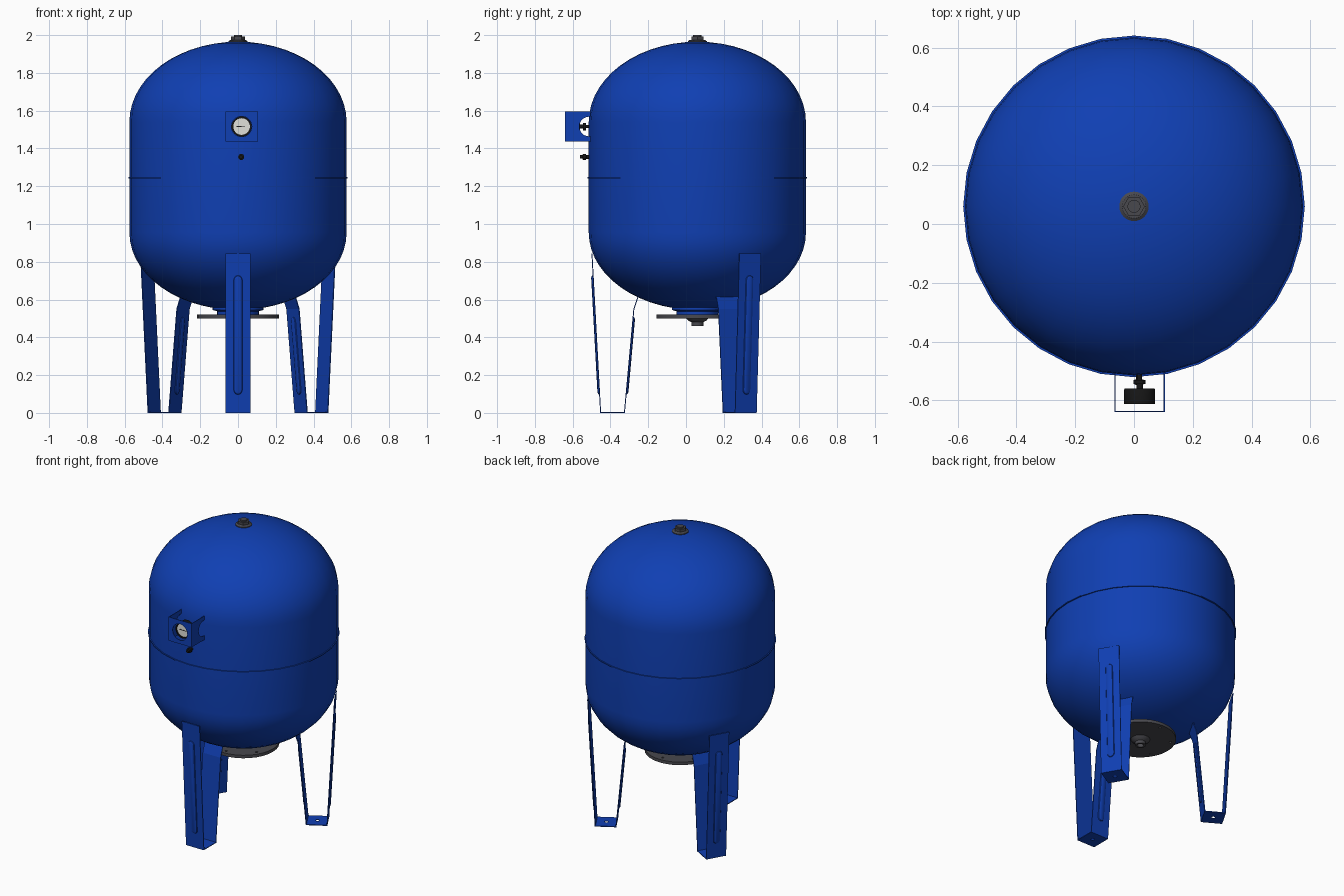
import bpy, bmesh
from math import sin, cos, pi, radians, sqrt
from mathutils import Matrix, Vector

if "Cube" in bpy.data.objects:
    bpy.data.objects.remove(bpy.data.objects["Cube"])

CY = 0.06                                   # tank axis sits at y = CY
AXIS = Matrix.Translation((0, CY, 0))
FRONT = Matrix.Rotation(radians(90), 4, 'X')  # local z -> -y, local y -> +z


def mat(name, rgb):
    m = bpy.data.materials.new(name)
    m.diffuse_color = (*rgb, 1)
    m.use_nodes = True
    m.node_tree.nodes["Principled BSDF"].inputs["Base Color"].default_value = m.diffuse_color
    return m


BLUE = mat("blue_paint", (0.005, 0.05, 0.45))
STEEL = mat("dark_steel", (0.065, 0.065, 0.075))
BLACK = mat("black_plastic", (0.008, 0.008, 0.008))
WHITE = mat("dial_white", (0.75, 0.75, 0.7))


def add(name, mesh, material, smooth=True):
    ob = bpy.data.objects.new(name, mesh)
    bpy.context.collection.objects.link(ob)
    mesh.materials.clear()
    mesh.materials.append(material)
    if smooth:
        bpy.ops.object.select_all(action='DESELECT')
        ob.select_set(True)
        bpy.context.view_layer.objects.active = ob
        bpy.ops.object.shade_smooth_by_angle(angle=radians(35))
    return ob


def finish(name, bm, matrix, material, smooth=True):
    bmesh.ops.remove_doubles(bm, verts=bm.verts, dist=1e-5)
    bmesh.ops.recalc_face_normals(bm, faces=bm.faces)
    bm.transform(matrix)
    me = bpy.data.meshes.new(name)
    bm.to_mesh(me)
    bm.free()
    return add(name, me, material, smooth)


def lathe(name, profile, material, matrix=AXIS, segs=32, closed=False):
    """Revolve (radius, z) points about local z."""
    bm = bmesh.new()
    rings = [[bm.verts.new((r * cos(2 * pi * i / segs), r * sin(2 * pi * i / segs), z))
              for i in range(segs)] for r, z in profile]
    pairs = list(zip(rings, rings[1:])) + ([(rings[-1], rings[0])] if closed else [])
    for a, b in pairs:
        for i in range(segs):
            j = (i + 1) % segs
            bm.faces.new((a[i], a[j], b[j], b[i]))
    bmesh.ops.dissolve_degenerate(bm, edges=bm.edges, dist=1e-6)
    return finish(name, bm, matrix, material)


def circle(r, cx=0, cy=0, n=32):
    return [(cx + r * cos(2 * pi * i / n), cy + r * sin(2 * pi * i / n)) for i in range(n)]


def plate(name, loops, thick, matrix, material):
    """Flat sheet in local xy; the first loop is the outline, the rest are holes."""
    cu = bpy.data.curves.new(name, 'CURVE')
    cu.dimensions, cu.fill_mode, cu.extrude = '2D', 'BOTH', thick / 2
    for loop in loops:
        sp = cu.splines.new('POLY')
        sp.points.add(len(loop) - 1)
        for p, (x, y) in zip(sp.points, loop):
            p.co = (x, y, 0, 1)
        sp.use_cyclic_u = True
    tmp = bpy.data.objects.new(name + "_tmp", cu)
    bpy.context.collection.objects.link(tmp)
    dg = bpy.context.evaluated_depsgraph_get()
    src = bpy.data.meshes.new_from_object(tmp.evaluated_get(dg))
    bpy.data.objects.remove(tmp)
    bm = bmesh.new()
    bm.from_mesh(src)
    return finish(name, bm, matrix, material)


# tank shell: straight wall with elliptical domes
R, N = 0.575, 14
shell = [(R * sin(pi / 2 * i / N), 1.54 + 0.425 * cos(pi / 2 * i / N)) for i in range(N + 1)]
shell += [(R * cos(pi / 2 * i / N), 0.955 - 0.41 * sin(pi / 2 * i / N)) for i in range(N + 1)]
lathe("tank_shell", shell, BLUE)
lathe("weld_seam", [(0.57, 1.249), (0.581, 1.248), (0.581, 1.242), (0.57, 1.241)], BLUE, closed=True)

# top fitting
lathe("top_collar", [(0, 1.95), (0.05, 1.95), (0.05, 1.968), (0.04, 1.975), (0, 1.975)], STEEL)
lathe("top_hex_nut", [(0, 1.97), (0.037, 1.97), (0.037, 1.992), (0, 1.992)], STEEL, segs=6)
lathe("top_plug", [(0, 1.98), (0.022, 1.98), (0.022, 2.0), (0, 2.0)], STEEL)

# bottom neck, flange and water connection
lathe("bottom_neck", [(0.09, 0.58), (0.135, 0.58), (0.135, 0.545), (0.11, 0.538), (0.11, 0.518), (0, 0.518)], BLUE)
holes = [circle(0.008, 0.185 * cos(a), 0.185 * sin(a), 12) for a in [pi / 6 + k * pi / 3 for k in range(6)]]
plate("bottom_flange", [circle(0.216)] + holes, 0.02, AXIS @ Matrix.Translation((0, 0, 0.511)), STEEL)
lathe("water_connection", [(0, 0.503), (0.06, 0.503), (0.05, 0.49), (0.032, 0.48), (0.032, 0.46),
                           (0.02, 0.46), (0.02, 0.5), (0, 0.5)], STEEL)

# legs: folded strips with stamped ribs, described as (radius, z) with local x = radius
HALF, T = 0.066, 0.005


def strip(name, pts, matrix):
    bm = bmesh.new()
    rows = [[bm.verts.new((r, s * HALF, z)) for s in (-1, 1)] for r, z in pts]
    for a, b in zip(rows, rows[1:]):
        bm.faces.new((a[0], a[1], b[1], b[0]))
    ob = finish(name, bm, matrix, BLUE, smooth=False)
    mod = ob.modifiers.new("sheet", 'SOLIDIFY')
    mod.thickness, mod.offset = T, 0


def rib(name, a, b, side, matrix):
    """Rounded bead from a to b on a leg strip, bulging toward side."""
    a, b = Vector((a[0], 0, a[1])), Vector((b[0], 0, b[1]))
    up = (b - a).normalized()
    across = Vector((0, 1, 0))
    out = across.cross(up).normalized()
    if out.x * side < 0:
        out = -out
    bm = bmesh.new()
    rings = []
    for w, h in ((0.024, 0), (0.02, 0.007), (0.011, 0.011)):
        ring = []
        for end, start in ((b, 0), (a, pi)):
            for i in range(9):
                t = start + pi * i / 8
                ring.append(bm.verts.new(end + across * w * cos(t) + up * w * sin(t) + out * h))
        rings.append(ring)
    for p, q in zip(rings, rings[1:]):
        for i in range(18):
            j = (i + 1) % 18
            bm.faces.new((p[i], p[j], q[j], q[i]))
    bm.faces.new(rings[-1])
    finish(name, bm, matrix, BLUE)


for label, deg in (("front", -90), ("right", 30), ("left", 150)):
    m = AXIS @ Matrix.Rotation(radians(deg), 4, 'Z')
    strip(f"{label}_leg_outer", [(0.558, 0.845), (0.512, 0)], m)
    strip(f"{label}_leg_inner", [(0.386, 0), (0.336, 0.55), (0.312, 0.62)], m)
    rib(f"{label}_leg_outer_rib", (0.5185, 0.12), (0.5505, 0.705), 1, m)
    rib(f"{label}_leg_inner_rib", (0.375, 0.12), (0.342, 0.485), -1, m)
    foot = [(0.386, -HALF), (0.512, -HALF), (0.512, HALF), (0.386, HALF)]
    plate(f"{label}_leg_foot", [foot, circle(0.012, 0.449, 0, 16)], T,
          m @ Matrix.Translation((0, 0, T / 2)), BLUE)

# gauge guard: front plate with a window and two notched side plates
GX, GZ = 0.019, 1.516
gauge = Matrix.Translation((GX, 0, GZ)) @ FRONT
plate("gauge_guard_front", [[(-0.086, -0.079), (0.086, -0.079), (0.086, 0.079), (-0.086, 0.079)],
                            circle(0.054)], 0.004, gauge @ Matrix.Translation((0, 0, 0.638)), BLUE)
YZ = Matrix(((0, 0, 1, 0), (1, 0, 0, 0), (0, 1, 0, 0), (0, 0, 0, 1)))   # local x -> y, y -> z
notch = [(-0.513 - 0.052 * sin(pi * i / 16), -0.052 * cos(pi * i / 16)) for i in range(17)]
side = [(-0.64, 0.079), (-0.64, -0.079), (-0.505, -0.079), (-0.505, -0.052)]
side += notch + [(-0.505, 0.052), (-0.505, 0.079)]
for label, x in (("left", GX - 0.084), ("right", GX + 0.084)):
    plate(f"gauge_guard_{label}", [side], 0.004, Matrix.Translation((x, 0, GZ)) @ YZ, BLUE)

# pressure gauge
lathe("gauge_body", [(0, 0.56), (0.051, 0.56), (0.053, 0.565), (0.053, 0.612), (0.045, 0.612),
                     (0.045, 0.605), (0, 0.605)], BLACK, gauge)
lathe("gauge_dial", [(0, 0.607), (0.044, 0.607), (0.044, 0.604)], WHITE, gauge)
plate("gauge_needle", [[(-0.026, -0.002), (0.026, -0.001), (0.026, 0.001), (-0.026, 0.002)]],
      0.002, gauge @ Matrix.Translation((0, 0, 0.609)), BLACK)
lathe("gauge_stem", [(0.009, 0.5), (0.009, 0.53), (0.02, 0.53), (0.02, 0.545), (0.011, 0.545), (0.011, 0.562)],
      BLACK, gauge, 16)

# air valve below the gauge
lathe("air_valve", [(0.01, 0.5), (0.01, 0.528), (0.016, 0.53), (0.016, 0.545), (0.009, 0.548),
                    (0.009, 0.56), (0, 0.56)], BLACK, Matrix.Translation((0.017, 0, 1.355)) @ FRONT, 16)
